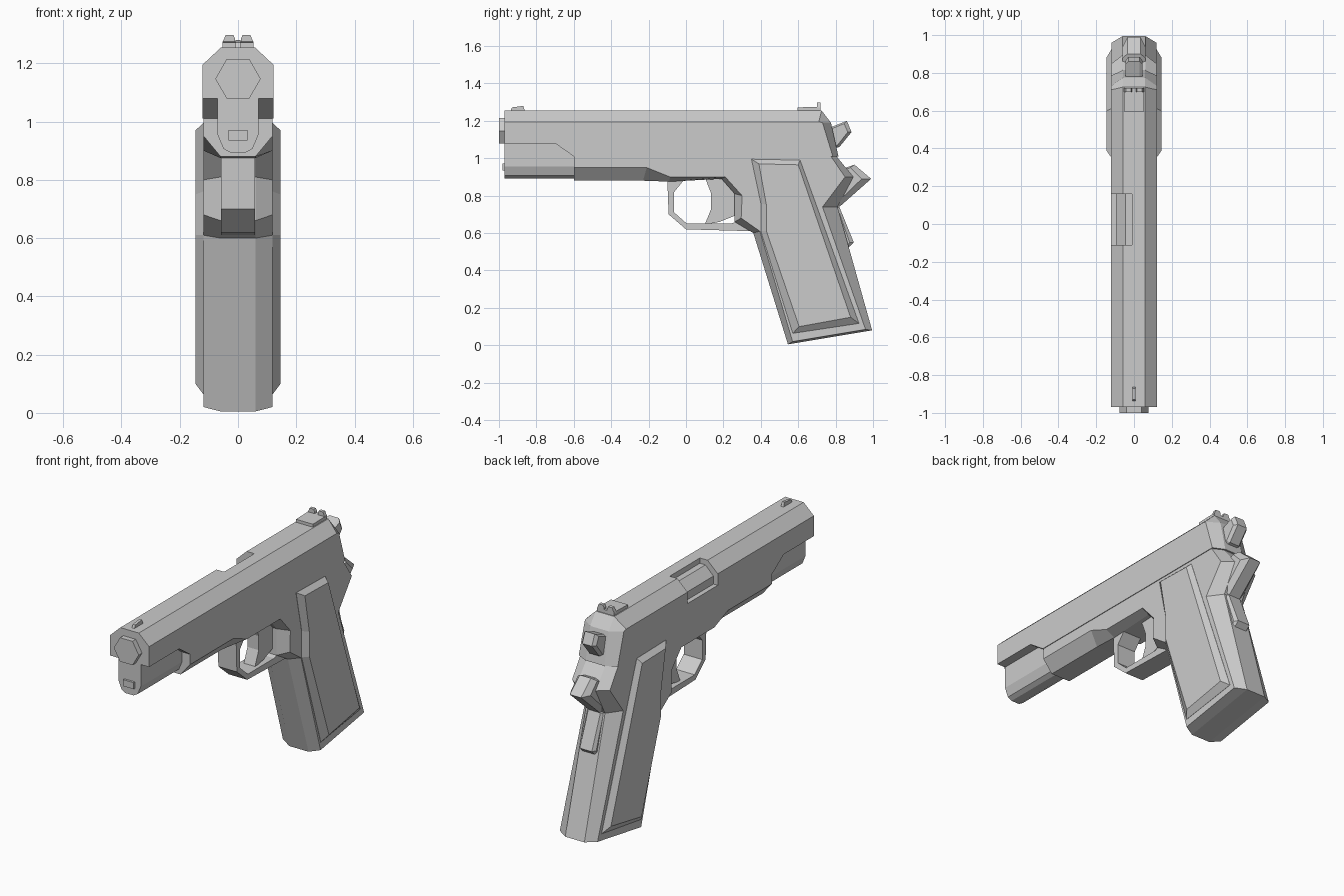
import bpy, bmesh, math

cube = bpy.data.objects.get("Cube")
if cube:
    bpy.data.objects.remove(cube, do_unlink=True)

grey = bpy.data.materials.new("plain grey")
grey.use_nodes = True
COLOUR = (0.6, 0.6, 0.6, 1)
grey.diffuse_color = COLOUR
grey.node_tree.nodes["Principled BSDF"].inputs["Base Color"].default_value = COLOUR


def finish(bm, name):
    bmesh.ops.recalc_face_normals(bm, faces=bm.faces)
    mesh = bpy.data.meshes.new(name)
    bm.to_mesh(mesh)
    bm.free()
    mesh.materials.append(grey)
    obj = bpy.data.objects.new(name, mesh)
    bpy.context.collection.objects.link(obj)
    return obj


def loft(name, rings):
    """Skin matching closed rings of 3D points and cap both ends."""
    bm = bmesh.new()
    rows = [[bm.verts.new(p) for p in ring] for ring in rings]
    n = len(rows[0])
    for a, b in zip(rows, rows[1:]):
        for i in range(n):
            j = (i + 1) % n
            bm.faces.new((a[i], a[j], b[j], b[i]))
    bm.faces.new(rows[0])
    bm.faces.new(rows[-1])
    return finish(bm, name)


def slab(name, outer, half, inner=None, inner_half=None, centre=0):
    """Side (y, z) outline extruded in x, with an optional smaller bevelled outline."""
    layers = [(-half, outer), (half, outer)]
    if inner:
        layers = [(-inner_half, inner)] + layers + [(inner_half, inner)]
    return loft(name, [[(centre + x, y, z) for y, z in pts] for x, pts in layers])


def bar(name, section, y0, y1):
    """Front (x, z) section extruded along y."""
    return loft(name, [[(x, y, z) for x, z in section] for y in (y0, y1)])


# Slide with bevelled top edges and rear
slide = slab("slide",
    [(-.97, 1.08), (-.97, 1.255), (.725, 1.255), (.775, 1.19), (.815, 1.01), (-.6, 1.01), (-.7, 1.08)], .058,
    [(-.97, 1.08), (-.97, 1.195), (.71, 1.195), (.73, 1.19), (.785, 1.01), (-.6, 1.01), (-.7, 1.08)], .122)

# Ejection port cut into one shoulder of the slide
cutter = bar("port_cutter",
    [(-.01, 1.3), (-.01, 1.225), (-.045, 1.225), (-.095, 1.175), (-.095, 1.13), (-.2, 1.13), (-.2, 1.3)],
    -.11, .16)
cutter.hide_render = True
cut = slide.modifiers.new("port", "BOOLEAN")
cut.operation = "DIFFERENCE"
cut.solver = "EXACT"
cut.object = cutter
bpy.context.view_layer.objects.active = slide
bpy.ops.object.modifier_apply(modifier=cut.name)
bpy.data.objects.remove(cutter, do_unlink=True)

# Frame and grip in one bevelled body
slab("frame",
    [(-.6, 1.01), (-.6, .88), (-.23, .88), (-.09, .875), (.19, .89), (.26, .81), (.26, .66), (.36, .6),
     (.545, .005), (.995, .08), (.81, .74), (.895, .9), (.805, 1.01)], .06,
    [(-.6, 1.01), (-.6, .95), (-.21, .95), (-.085, .9), (.21, .9), (.3, .8), (.295, .68), (.395, .61),
     (.57, .02), (.96, .085), (.73, .74), (.85, .9), (.775, 1.01)], .118)

# Narrow front of the frame under the slide
half = [(.07, 1.09), (.07, .955), (.05, .907), (.025, .893)]
bar("dust_cover", half + [(-x, z) for x, z in reversed(half)], -.97, -.58)

# Raised grip panels on both sides
slab("grip_panels",
    [(.35, .995), (.61, .99), (.925, .117), (.571, .064), (.4, .61), (.4, .76)], .119,
    [(.39, .97), (.6, .965), (.88, .15), (.605, .1), (.43, .61), (.43, .75)], .146)

# Trigger guard and trigger
slab("trigger_guard",
    [(-.1, .89), (-.093, .7), (0, .62), (.36, .61), (.32, .68), (.24, .65), (.005, .65),
     (-.063, .71), (-.063, .82), (-.01, .885)], .058)
slab("trigger",
    [(.1, .9), (.135, .81), (.135, .73), (.1, .645), (.18, .66), (.28, .7), (.28, .82), (.2, .9)], .035)

# Muzzle and spring plug
hexagon = [(.078 * math.cos(k * math.pi / 3), 1.147 + .078 * math.sin(k * math.pi / 3)) for k in range(6)]
bar("muzzle", hexagon, -1, -.96)
bar("spring_plug", [(-.033, .935), (.033, .935), (.033, .972), (-.033, .972)], -.982, -.96)

# Sights
slab("front_sight", [(-.94, 1.25), (-.93, 1.272), (-.87, 1.28), (-.86, 1.25)], .008)
slab("rear_sight_base", [(.595, 1.25), (.595, 1.272), (.72, 1.275), (.72, 1.25)], .053)
for side, label in ((-1, "right"), (1, "left")):
    bar("rear_sight_post_" + label,
        [(side * x, z) for x, z in ((.01, 1.265), (.01, 1.285), (.016, 1.298), (.042, 1.298), (.054, 1.27))],
        .7, .72)

# Hammer
slab("hammer", [(.76, 1.16), (.86, 1.2), (.885, 1.14), (.82, 1.06), (.78, 1.05)], .03,
     [(.76, 1.15), (.845, 1.185), (.865, 1.14), (.81, 1.07), (.78, 1.06)], .045)

# Rear tang and grip safety
slab("tang", [(.79, .98), (.83, .94), (.9, .966), (.99, .89), (.82, .74), (.78, .8)], .035,
     [(.79, .97), (.83, .93), (.88, .95), (.94, .89), (.81, .765), (.78, .8)], .06)
slab("grip_safety", [(.79, .76), (.82, .74), (.897, .55), (.855, .51), (.78, .55)], .038,
     [(.79, .76), (.81, .735), (.875, .55), (.845, .52), (.78, .55)], .05)
